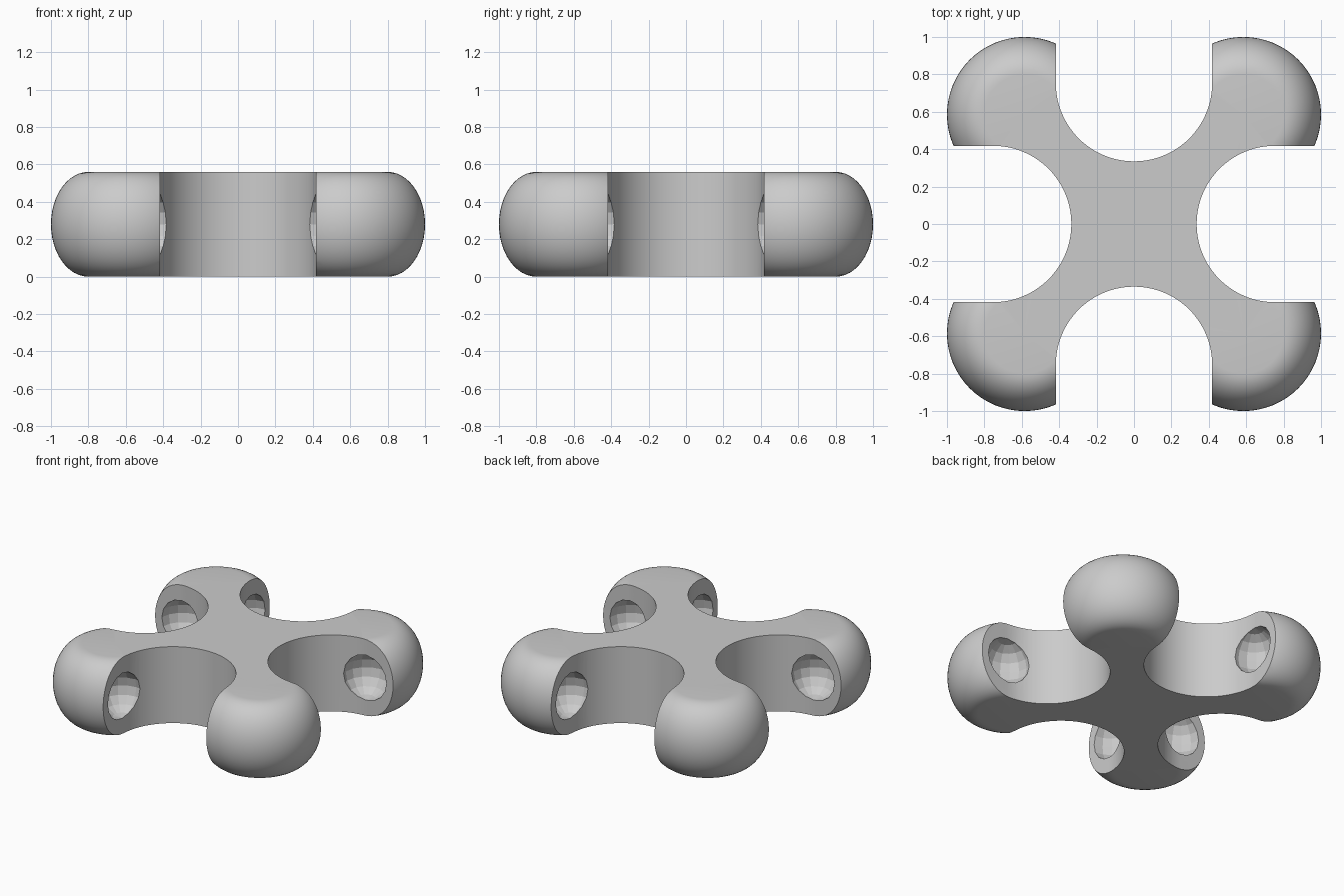
import bpy, bmesh, math
from mathutils import Vector, Matrix

if "Cube" in bpy.data.objects:
    bpy.data.objects.remove(bpy.data.objects["Cube"])

H = 0.56         # body height
R = 0.415        # lobe radius
C = 1 - R        # lobe centre offset
SLOT_R = 0.418   # slot half width
SLOT = 0.753     # slot arc centre offset
SOCKET = 0.165   # socket radius
SWAP = Matrix.Rotation(-math.pi / 2, 4, 'Z')   # turns a +y tool to +x

grey = bpy.data.materials.new("plain grey")
grey.use_nodes = True
grey.diffuse_color = (0.6, 0.6, 0.6, 1)
grey.node_tree.nodes["Principled BSDF"].inputs["Base Color"].default_value = (0.6, 0.6, 0.6, 1)


def make(name, bm):
    bmesh.ops.recalc_face_normals(bm, faces=bm.faces)
    mesh = bpy.data.meshes.new(name)
    bm.to_mesh(mesh)
    bm.free()
    mesh.materials.append(grey)
    ob = bpy.data.objects.new(name, mesh)
    bpy.context.collection.objects.link(ob)
    return ob


def prism(name, outline, z0, z1, matrix=Matrix()):
    bm = bmesh.new()
    face = bm.faces.new([bm.verts.new((x, y, z0)) for x, y in outline])
    ext = bmesh.ops.extrude_face_region(bm, geom=[face])
    top = [v for v in ext["geom"] if isinstance(v, bmesh.types.BMVert)]
    bmesh.ops.translate(bm, verts=top, vec=(0, 0, z1 - z0))
    bm.transform(matrix)
    return make(name, bm)


def lobe(name):
    # Rounded puck: flat middle with an elliptical rim, spun about its axis
    bm = bmesh.new()
    rim, steps = 0.2, 24
    pts = [(0, -H / 2)]
    for i in range(steps + 1):
        a = -math.pi / 2 + math.pi * i / steps
        pts.append((R - rim + rim * math.cos(a), H / 2 * math.sin(a)))
    pts.append((0, H / 2))
    verts = [bm.verts.new((r, 0, z + H / 2)) for r, z in pts]
    edges = [bm.edges.new(p) for p in zip(verts, verts[1:])]
    bmesh.ops.spin(bm, geom=verts + edges, cent=(0, 0, 0), axis=(0, 0, 1),
                   angle=2 * math.pi, steps=64)
    bmesh.ops.remove_doubles(bm, verts=bm.verts, dist=1e-4)
    bm.transform(Matrix.Translation((C, C, 0)))
    return make(name, bm)


def socket(name, centre):
    bm = bmesh.new()
    bmesh.ops.create_uvsphere(bm, u_segments=16, v_segments=8, radius=SOCKET,
                              matrix=Matrix.Translation(centre))
    return make(name, bm)


# One quarter of the slab, overlapping the mirror planes a little
lo, hi = -0.1, 0.55
body = prism("four_lobed_body", [(lo, lo), (hi, lo), (hi, hi), (lo, hi)], 0, H)

# Round-ended slot between neighbouring lobes
slot_outline = [(SLOT_R * math.cos(a), SLOT + SLOT_R * math.sin(a))
                for a in (math.pi + math.pi * i / 48 for i in range(49))]
slot_outline += [(SLOT_R, 1.5), (-SLOT_R, 1.5)]

tools = [(lobe("lobe"), 'UNION')]
tools += [(prism("slot_cutter", slot_outline, -0.2, H + 0.2, m), 'DIFFERENCE')
          for m in (Matrix(), SWAP)]

# Faceted round sockets where each slot arc meets its straight walls
near, far = SLOT_R, 0.745
centres = [Vector((near, far, H / 2)), Vector((far, near, H / 2))]
tools += [(socket("socket_cutter", c), 'DIFFERENCE') for c in centres]

for tool, operation in tools:
    mod = body.modifiers.new(tool.name, 'BOOLEAN')
    mod.operation, mod.solver, mod.object = operation, 'EXACT', tool

# Apply the booleans and drop the helper parts
graph = bpy.context.evaluated_depsgraph_get()
result = bpy.data.meshes.new_from_object(body.evaluated_get(graph))
body.modifiers.clear()
body.data = result
for tool, _ in tools:
    bpy.data.objects.remove(tool)

# Trim the quarter at the mirror planes
bm = bmesh.new()
bm.from_mesh(body.data)
for axis in ((1, 0, 0), (0, 1, 0)):
    bmesh.ops.bisect_plane(bm, geom=bm.verts[:] + bm.edges[:] + bm.faces[:], dist=1e-5,
                           plane_co=(0, 0, 0), plane_no=axis, clear_inner=True)
bm.to_mesh(body.data)
bm.free()

bpy.ops.object.select_all(action='DESELECT')
body.select_set(True)
bpy.context.view_layer.objects.active = body
bpy.ops.object.shade_smooth_by_angle(angle=math.radians(30))

# Keep the socket facets flat
for p in body.data.polygons:
    corners = [body.data.vertices[i].co for i in p.vertices]
    if any(all((v - c).length < SOCKET + 0.002 for v in corners)
           and p.normal.dot(c - p.center) > 0.1 for c in centres):
        p.use_smooth = False

# Mirror the quarter into all four lobes
mirror = body.modifiers.new("four_way_mirror", 'MIRROR')
mirror.use_axis = (True, True, False)
mirror.use_clip = True
mirror.merge_threshold = 0.0005
